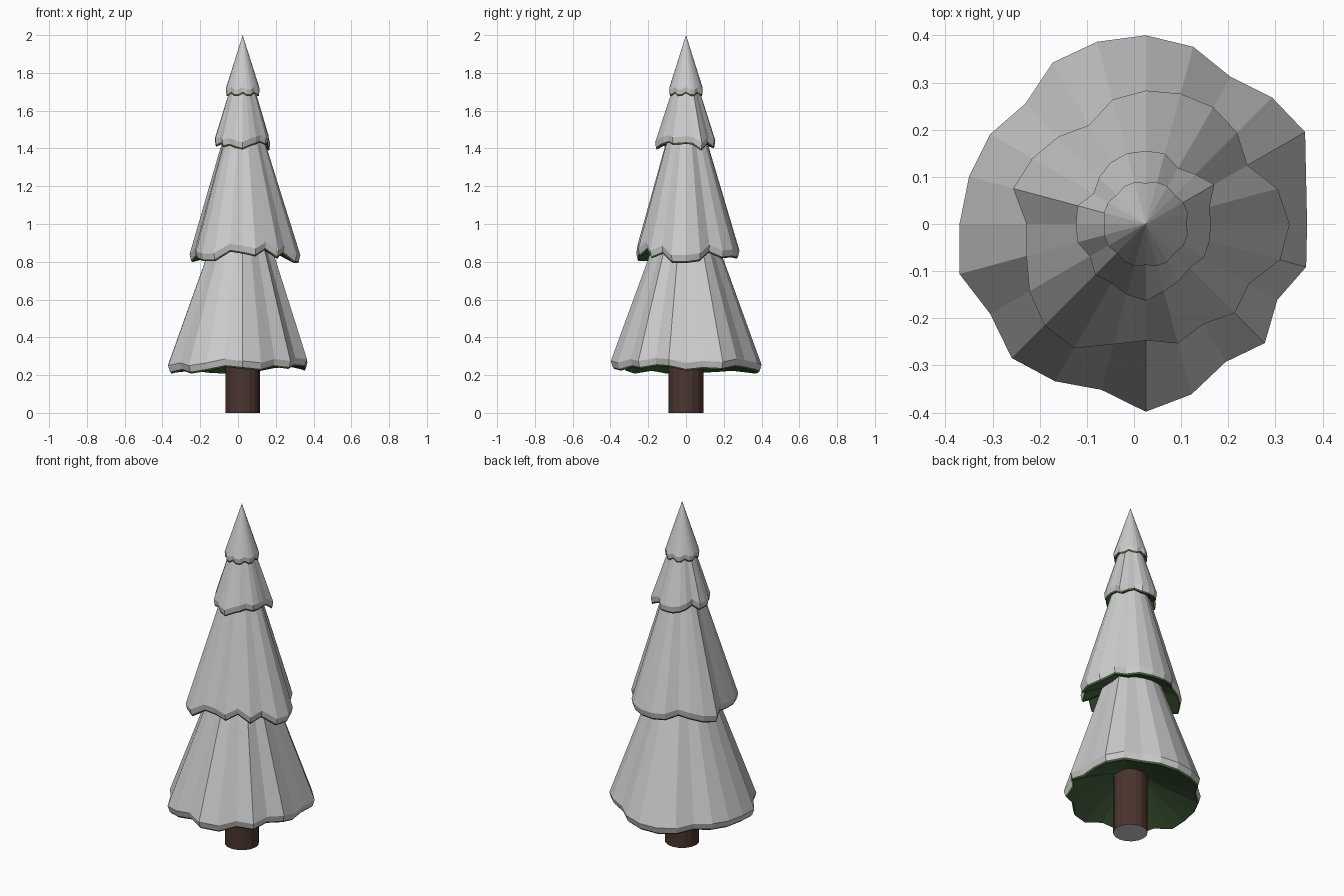
import bpy, bmesh
from math import sin, cos, tau

if "Cube" in bpy.data.objects:
    bpy.data.objects.remove(bpy.data.objects["Cube"])

CX = 0.025  # tree axis


def material(name, rgb):
    m = bpy.data.materials.new(name)
    m.diffuse_color = (*rgb, 1)
    m.use_nodes = True
    m.node_tree.nodes["Principled BSDF"].inputs["Base Color"].default_value = m.diffuse_color
    return m


def add_object(name, bm, mats=()):
    bmesh.ops.recalc_face_normals(bm, faces=bm.faces)
    me = bpy.data.meshes.new(name)
    bm.to_mesh(me)
    bm.free()
    for m in mats:
        me.materials.append(m)
    ob = bpy.data.objects.new(name, me)
    bpy.context.collection.objects.link(ob)
    return ob


def ring(bm, radii, heights, scale=1.0, drop=0.0):
    n = len(radii)
    return [bm.verts.new((CX + r * scale * cos(tau * i / n),
                          r * scale * sin(tau * i / n), z - drop))
            for i, (r, z) in enumerate(zip(radii, heights))]


def bridge(bm, a, b):
    for i in range(len(a)):
        j = (i + 1) % len(a)
        bm.faces.new((a[i], a[j], b[j], b[i]))


def fan(bm, rim, z):
    tip = bm.verts.new((CX, 0, z))
    for i in range(len(rim)):
        bm.faces.new((rim[i], rim[(i + 1) % len(rim)], tip))


green = material("needles", (0.06, 0.125, 0.045))
brown = material("bark", (0.07, 0.035, 0.028))
grey = material("cut_wood", (0.8, 0.8, 0.8))


def tier(name, radii, heights, apex, thick, rise):
    # snow cone with a thick ragged rim
    bm = bmesh.new()
    top = ring(bm, radii, heights)
    low = ring(bm, radii, heights, 0.975, thick)
    fan(bm, top, apex)
    bridge(bm, top, low)
    add_object(name + "_snow", bm)
    # green lip and shallow underside
    bm = bmesh.new()
    lip = ring(bm, radii, heights, 0.975, thick)
    edge = ring(bm, radii, heights, 0.955, thick + 0.01)
    bridge(bm, lip, edge)
    fan(bm, edge, min(heights) - thick + rise)
    ob = add_object(name + "_needles", bm, [green])
    # underside faces look downwards
    if ob.data.polygons[-1].normal.z > 0:
        ob.data.flip_normals()


# bottom tier, rim values every 15 degrees
tier("bottom_tier",
     [.342, .352, .390, .379, .360, .389, .400, .400, .395, .361, .381, .388,
      .395, .409, .381, .402, .385, .364, .398, .374, .338, .357, .322, .352],
     [.265, .275, .27, .285, .28, .265, .255, .25, .255, .265, .26, .255,
      .255, .25, .265, .25, .265, .285, .275, .265, .285, .275, .29, .285],
     1.36, 0.032, 0.16)

# middle tier
tier("middle_tier",
     [.305, .289, .249, .274, .286, .286, .283, .273, .242, .262, .278, .291,
      .253, .262, .285, .304, .304, .264, .247, .262, .245, .267, .253, .295],
     [.835, .845, .89, .86, .865, .86, .86, .865, .885, .87, .85, .84,
      .87, .86, .855, .845, .845, .895, .885, .87, .905, .86, .885, .835],
     1.81, 0.032, 0.13)

# upper tier
upper = [.138, .140, .168, .149, .137, .155, .155, .155, .150, .140, .128, .150,
         .148, .150, .137, .152, .145, .155, .163, .148, .140, .132, .142, .140]
tier("upper_tier", upper, [1.455 + (.145 - r) * 1.2 for r in upper],
     1.93, 0.03, 0.08)

# top tier
top_radii = [.092 if i % 3 else .087 for i in range(24)]
tier("top_tier", top_radii, [1.712 if i % 3 else 1.725 for i in range(24)],
     2.0, 0.024, 0.05)

# trunk with plain cut end
bm = bmesh.new()
n = 16
foot = ring(bm, [0.092] * n, [0.0] * n)
head = ring(bm, [0.092] * n, [0.37] * n)
bridge(bm, foot, head)
bm.faces.new(head)
base = bm.faces.new(foot)
base.material_index = 1
add_object("trunk", bm, [brown, grey])
